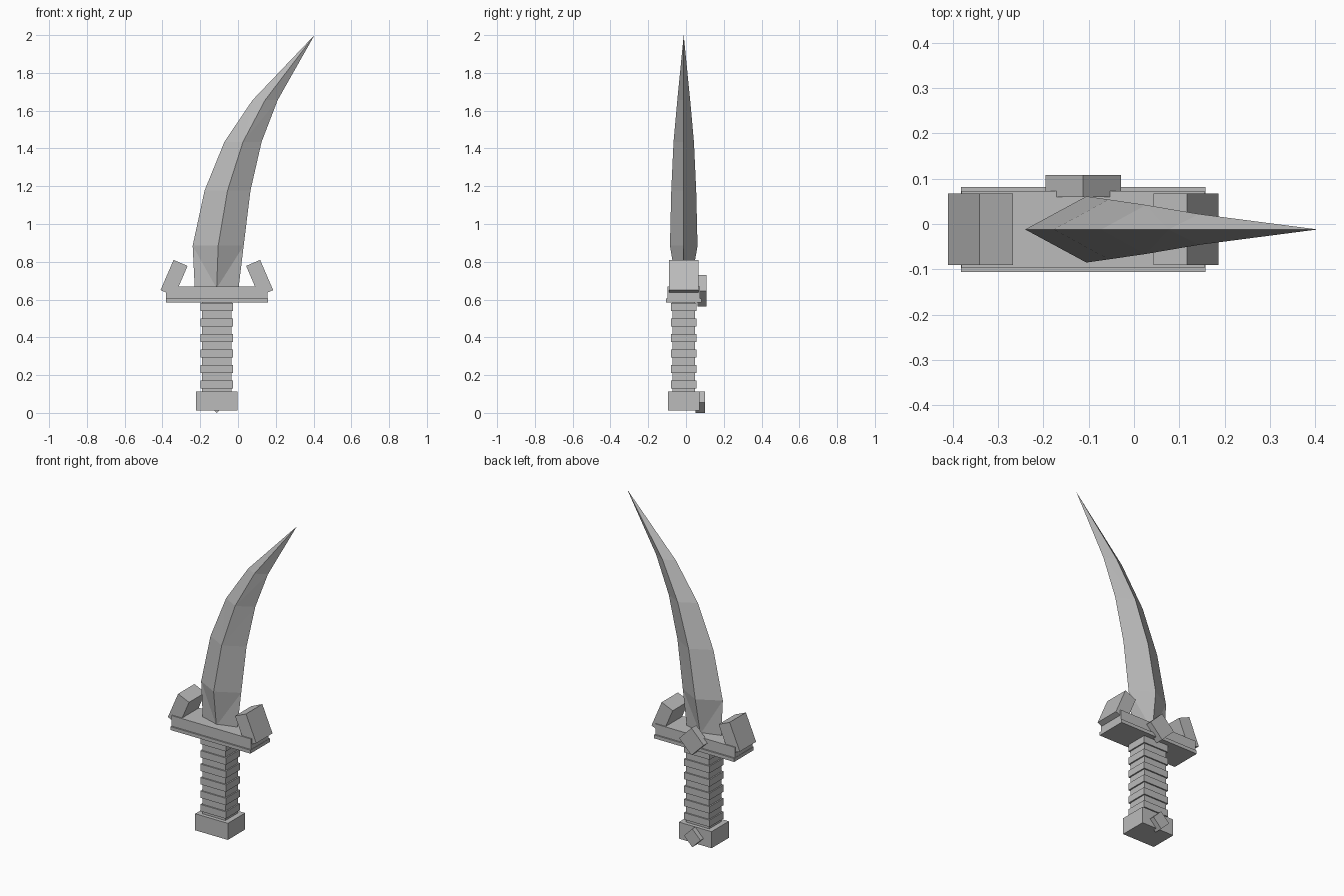
import bpy, bmesh, math
from mathutils import Vector

old = bpy.data.objects.get("Cube")
if old:
    bpy.data.objects.remove(old, do_unlink=True)

CX, CY = -0.112, -0.012   # axis of the hilt

steel = bpy.data.materials.new("plain grey")
steel.use_nodes = True
grey = (0.5, 0.5, 0.5, 1)
steel.diffuse_color = grey
steel.node_tree.nodes["Principled BSDF"].inputs["Base Color"].default_value = grey


def finish(name, bm):
    bmesh.ops.recalc_face_normals(bm, faces=bm.faces)
    mesh = bpy.data.meshes.new(name)
    bm.to_mesh(mesh)
    bm.free()
    mesh.materials.append(steel)
    obj = bpy.data.objects.new(name, mesh)
    bpy.context.collection.objects.link(obj)
    return obj


def prism(name, outline, y0, y1):
    """Extrude an outline of (x, z) points along y."""
    bm = bmesh.new()
    face = bm.faces.new([bm.verts.new((x, y0, z)) for x, z in outline])
    grown = bmesh.ops.extrude_face_region(bm, geom=[face])["geom"]
    verts = [v for v in grown if isinstance(v, bmesh.types.BMVert)]
    bmesh.ops.translate(bm, verts=verts, vec=Vector((0, y1 - y0, 0)))
    return finish(name, bm)


def block(name, half_x, half_y, z0, z1):
    """Box centred on the hilt axis."""
    a, b = CX - half_x, CX + half_x
    return prism(name, [(a, z0), (b, z0), (b, z1), (a, z1)], CY - half_y, CY + half_y)


def diamond(name, z, r, y0, y1):
    """Square stud standing on its corner."""
    prism(name, [(CX, z - r), (CX + r, z), (CX, z + r), (CX - r, z)], y0, y1)


# Pommel and its stud
block("pommel", 0.11, 0.083, 0.012, 0.113)
diamond("pommel_stud", 0.056, 0.056, 0.05, 0.1)

# Grip core with raised bands
block("grip_core", 0.078, 0.06, 0.1, 0.6)
for i in range(6):
    z = 0.15 + 0.082 * i
    block(f"grip_band_{i + 1}", 0.086, 0.068, z - 0.021, z + 0.021)

# Stepped crossguard with its stud
block("guard_flange", 0.27, 0.094, 0.585, 0.606)
block("guard_body", 0.268, 0.085, 0.606, 0.67)
diamond("guard_stud", 0.646, 0.083, 0.06, 0.108)

# Slanted prongs, mirrored about the hilt axis
prong = [(-0.299, 0.538 + 0.08), (-0.373, 0.65), (-0.304, 0.81), (-0.23, 0.778)]
for name, side in (("right_prong", 1), ("left_prong", -1)):
    prism(name, [(CX + side * (x + 0.075), z) for x, z in prong], -0.09, 0.067)
for name, side in (("right_prong", 1), ("left_prong", -1)):
    mesh = bpy.data.objects[name].data
    for v in mesh.vertices:
        v.co.x += side * 0.0

# Curved blade: (z, back edge x, cutting edge x, half thickness) per station
stations = [
    (0.66, -0.229, 0.003, 0.035),
    (0.885, -0.24, 0.03, 0.073),
    (1.177, -0.177, 0.066, 0.066),
    (1.435, -0.072, 0.125, 0.054),
    (1.656, 0.077, 0.21, 0.034),
]
bm = bmesh.new()
rings = []
for z, back, edge, t in stations:
    mid = (back + edge) / 2
    rings.append([bm.verts.new(p) for p in
                  ((back, CY, z), (mid, CY - t, z), (edge, CY, z), (mid, CY + t, z))])
tip = bm.verts.new((0.405, CY, 2.0))
bm.faces.new(rings[0])
for low, high in zip(rings, rings[1:]):
    for i in range(4):
        j = (i + 1) % 4
        # Split each panel from the ridge below to the outer edge above
        r, e = (i, j) if i % 2 else (j, i)
        bm.faces.new((low[r], low[e], high[e]))
        bm.faces.new((low[r], high[e], high[r]))
for i in range(4):
    bm.faces.new((rings[-1][i], rings[-1][(i + 1) % 4], tip))
finish("blade", bm)
